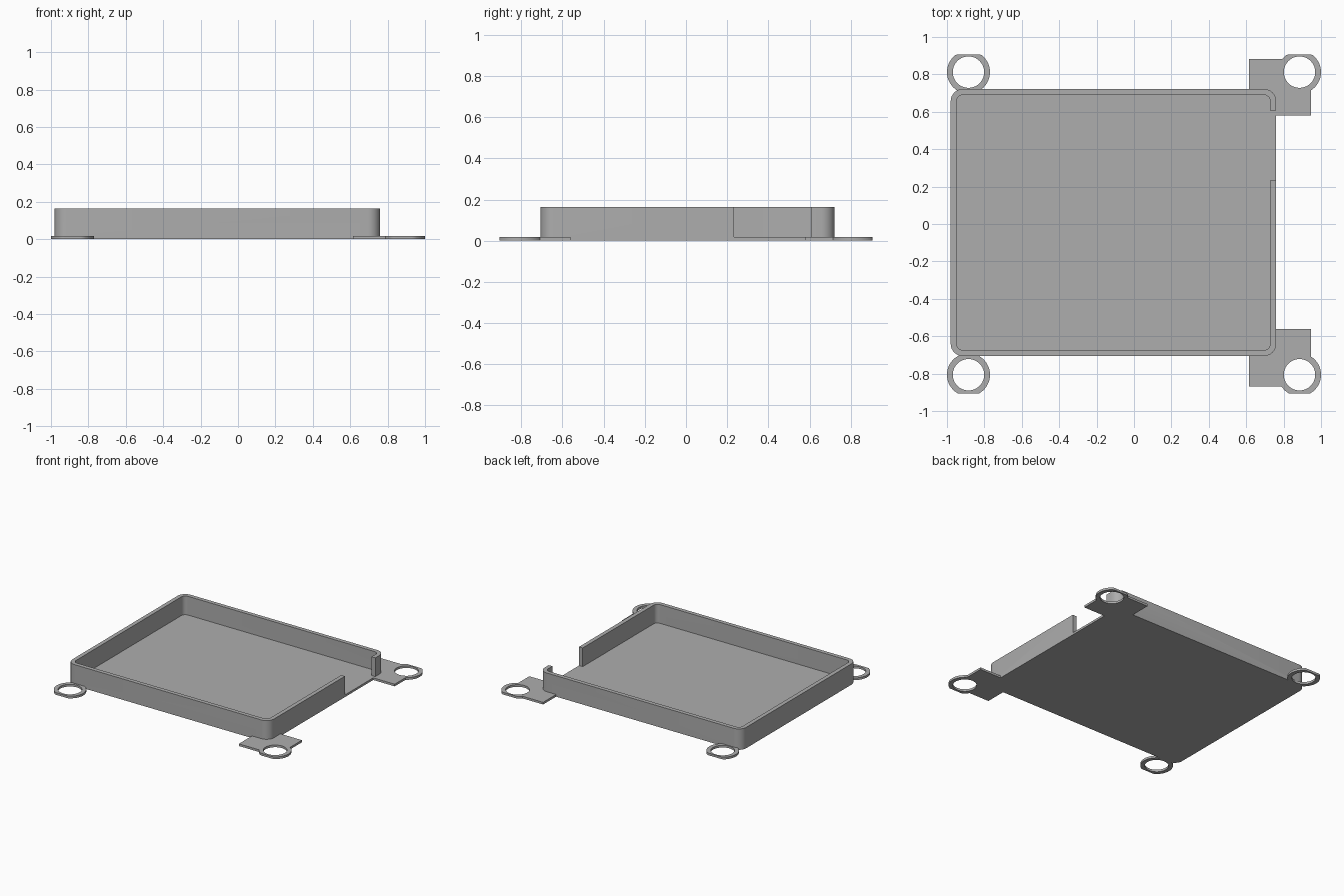
import bpy, bmesh
from math import cos, sin, pi

cube = bpy.data.objects.get("Cube")
if cube:
    bpy.data.objects.remove(cube, do_unlink=True)

BASE, TOP = 0.017, 0.163            # floor thickness, wall height
X0, X1, Y0, Y1 = -0.98, 0.76, -0.706, 0.722
WALL, RADIUS = 0.032, 0.065
GAP = (0.233, 0.606)                # opening in the left-hand wall
LIMIT = 0.907                       # lugs are trimmed flat here

grey = bpy.data.materials.new("plain grey")
grey.diffuse_color = (0.42, 0.42, 0.42, 1)
grey.use_nodes = True
grey.node_tree.nodes["Principled BSDF"].inputs["Base Color"].default_value = grey.diffuse_color


def finish(name, bm):
    bmesh.ops.recalc_face_normals(bm, faces=bm.faces)
    mesh = bpy.data.meshes.new(name)
    bm.to_mesh(mesh)
    bm.free()
    mesh.materials.append(grey)
    ob = bpy.data.objects.new(name, mesh)
    bpy.context.collection.objects.link(ob)
    return ob


def prism(name, outline, z0, z1):
    bm = bmesh.new()
    face = bm.faces.new([bm.verts.new((x, y, z0)) for x, y in outline])
    up = bmesh.ops.extrude_face_region(bm, geom=[face])["geom"]
    for v in up:
        if isinstance(v, bmesh.types.BMVert):
            v.co.z = z1
    return finish(name, bm)


def circle(cx, cy, r, n=48):
    return [(cx + r * cos(2 * pi * i / n), cy + r * sin(2 * pi * i / n)) for i in range(n)]


def rounded(inset, steps=8):
    """Rounded rectangle, anticlockwise from the back left corner."""
    r = RADIUS - inset
    centres = [(X1 - RADIUS, Y1 - RADIUS), (X0 + RADIUS, Y1 - RADIUS),
               (X0 + RADIUS, Y0 + RADIUS), (X1 - RADIUS, Y0 + RADIUS)]
    return [(cx + r * cos(a), cy + r * sin(a))
            for q, (cx, cy) in enumerate(centres)
            for a in [(q + i / steps) * pi / 2 for i in range(steps + 1)]]


def combine(target, other, operation):
    mod = target.modifiers.new("combine", "BOOLEAN")
    mod.operation, mod.object, mod.solver = operation, other, "EXACT"
    bpy.context.view_layer.objects.active = target
    bpy.ops.object.modifier_apply(modifier=mod.name)
    bpy.data.objects.remove(other, do_unlink=True)


# Floor plate
tray = prism("tray", rounded(0), 0, BASE)

# Mounting lugs: rings, backed by square tabs on the open side
for side in (1, -1):
    cy = 0.812 if side > 0 else -0.806
    near, far = (0.581, 0.882) if side > 0 else (-0.562, -0.868)
    tab = [(0.615, near), (0.945, near), (0.945, far), (0.615, far)]
    combine(tray, prism("tab", tab, 0, BASE), "UNION")
    for cx in (-0.885, 0.885):
        disc = [(x, max(-LIMIT, min(LIMIT, y))) for x, y in circle(cx, cy, 0.115)]
        combine(tray, prism("lug", disc, 0, BASE), "UNION")
        combine(tray, prism("hole", circle(cx, cy, 0.084), -0.1, 0.1), "DIFFERENCE")

# Wall: a rectangular section swept round the rim, open at the gap
bm = bmesh.new()
rows = []
for inset, z in ((0, 0), (0, TOP), (WALL, TOP), (WALL, 0)):
    x = X1 - inset
    path = [(x, GAP[1])] + rounded(inset) + [(x, GAP[0])]
    rows.append([bm.verts.new((px, py, z)) for px, py in path])
for k in range(4):
    a, b = rows[k], rows[(k + 1) % 4]
    for i in range(len(a) - 1):
        bm.faces.new((a[i], a[i + 1], b[i + 1], b[i]))
for end in (0, -1):
    bm.faces.new([row[end] for row in rows])
combine(tray, finish("wall", bm), "UNION")

# Smooth the curves, keep the corners crisp
bpy.ops.object.select_all(action="DESELECT")
tray.select_set(True)
bpy.context.view_layer.objects.active = tray
bpy.ops.object.shade_smooth_by_angle(angle=pi / 6)
